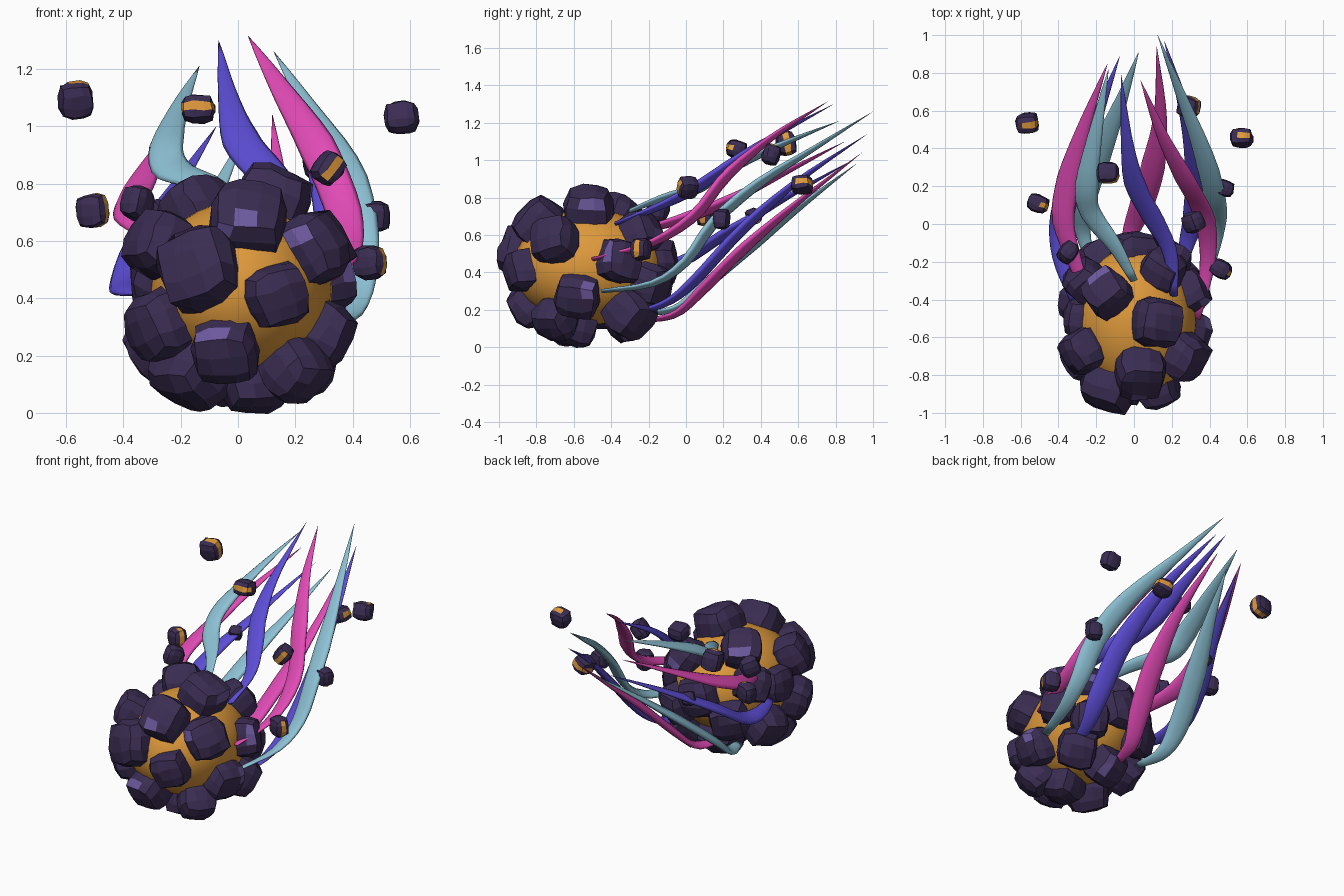
import bpy, bmesh, math, random
from mathutils import Vector, Matrix

random.seed(4)
if "Cube" in bpy.data.objects:
    bpy.data.objects.remove(bpy.data.objects["Cube"])


def material(name, rgb):
    m = bpy.data.materials.new(name)
    m.use_nodes = True
    m.diffuse_color = (*rgb, 1)
    m.node_tree.nodes["Principled BSDF"].inputs["Base Color"].default_value = (*rgb, 1)
    return m


ROCK = material("dark purple rock", (.043, .026, .085))
FACET = material("light purple facet", (.15, .1, .34))
GLOW = material("orange core", (.73, .32, .045))
TEAL = material("pale teal", (.27, .54, .67))
VIOLET = material("violet", (.11, .075, .68))
PINK = material("magenta", (.76, .07, .47))


def finish(bm, name, mats, smooth=False):
    mesh = bpy.data.meshes.new(name)
    bmesh.ops.recalc_face_normals(bm, faces=bm.faces)
    for f in bm.faces:
        f.smooth = smooth
    bm.to_mesh(mesh)
    bm.free()
    for m in mats:
        mesh.materials.append(m)
    ob = bpy.data.objects.new(name, mesh)
    bpy.context.collection.objects.link(ob)
    return ob


def block():
    """Rounded, slightly irregular faceted block of radius about one."""
    bm = bmesh.new()
    bmesh.ops.create_cube(bm, size=2)
    bmesh.ops.subdivide_edges(bm, edges=bm.edges, cuts=2, use_grid_fill=True)
    for v in bm.verts:
        v.co = v.co.lerp(v.co.normalized() * 1.12, .72)
        v.co += Vector([random.uniform(-.07, .07) for _ in range(3)])
    return bm


def place(bm, centre, size, axis, spin):
    turn = axis.to_track_quat('Z', 'Y').to_matrix().to_4x4()
    bm.transform(Matrix.Translation(centre) @ turn @ Matrix.Rotation(spin, 4, 'Z')
                 @ Matrix.Diagonal((*size, 1)))
    bm.normal_update()


# Glowing core
CENTRE = Vector((.01, -.52, .43))
bm = bmesh.new()
bmesh.ops.create_uvsphere(bm, u_segments=32, v_segments=20, radius=1)
bm.transform(Matrix.Translation(CENTRE) @ Matrix.Diagonal((.32, .4, .31, 1)))
finish(bm, "core", [GLOW], True)

# Boulders covering the core: x, y, z, radius, direction of the pale facet
BOULDERS = [
    (-.13, -.86, .5, .135, None), (.03, -.78, .66, .13, (-.3, -1, 0)),
    (.13, -.87, .41, .105, None), (-.04, -.83, .22, .11, (-.3, -1, .3)),
    (.26, -.7, .57, .12, (-.3, -.9, .4)), (.285, -.58, .28, .115, (1, .2, .2)),
    (-.265, -.7, .31, .115, None), (-.16, -.64, .15, .125, None),
    (.06, -.6, .115, .115, None), (.2, -.7, .15, .105, None),
    (-.27, -.67, .59, .11, None), (.12, -.52, .74, .125, (.9, .1, .1)),
    (-.14, -.37, .7, .115, (-.5, .5, .6)), (-.27, -.5, .47, .105, None),
    (.29, -.36, .46, .11, (.9, -.3, .4)), (.15, -.25, .61, .11, (.4, .8, .1)),
    (-.26, -.3, .54, .105, None), (0, -.16, .45, .12, None),
    (.2, -.3, .18, .12, None), (-.03, -.32, .16, .12, (.2, .8, -.4)),
    (-.26, -.42, .24, .12, None), (-.17, -.19, .33, .11, None), (.18, -.2, .34, .11, None)]
for i, (x, y, z, r, pale) in enumerate(BOULDERS):
    p = Vector((x, y, z))
    bm = block()
    place(bm, p, (r, r, r * .95), (p - CENTRE).normalized(), random.uniform(-.35, .35))
    if pale:
        aim = Vector(pale).normalized()
        for f in sorted(bm.faces, key=lambda f: -f.normal.dot(aim))[:2]:
            f.material_index = 1
    finish(bm, f"boulder_{i + 1}", [ROCK, FACET])

# Loose fragments: position, radius, side with the orange band, spin, lower limit of the band
FRAGMENTS = [
    (-.565, .535, 1.09, .06, (1, .1, .1), .2, -.3), (.57, .455, 1.03, .055, (-.1, .3, 1), 1.2, .9),
    (-.14, .27, 1.06, .055, (0, -1, .25), 1.6, .3), (.315, .01, .855, .055, (.35, -1, 0), -.7, .6),
    (.48, .19, .685, .05, (-1, .3, 0), 0, 2), (-.51, .11, .705, .055, (.9, -.35, .1), 0, .3),
    (.46, -.24, .525, .055, (.9, -.45, .1), 0, .6), (-.35, -.15, .73, .055, (.6, .7, -.3), 0, 2),
    (.29, .62, .87, .055, (.25, 1, .1), 1.2, -.3), (-.27, .36, .7, .04, (.8, .5, -.1), .5, .6)]
for i, (x, y, z, r, side, spin, limit) in enumerate(FRAGMENTS):
    bm = block()
    for f in bm.faces:
        c = f.calc_center_median()
        f.material_index = int(c.z > limit and abs(c.x) < .25)
    place(bm, Vector((x, y, z)), (r * .85, r * 1.05, r), Vector(side), spin)
    finish(bm, f"fragment_{i + 1}", [ROCK, GLOW])


def spline(pts, t):
    """Smooth point on a path through pts, t from 0 to 1."""
    ext = [pts[0] * 2 - pts[1]] + pts + [pts[-1] * 2 - pts[-2]]
    s = min(t * (len(pts) - 1), len(pts) - 1.0001)
    i = int(s)
    u = s - i
    a, b, c, d = ext[i:i + 4]
    return (b * 2 + (c - a) * u + (a * 2 - b * 5 + c * 4 - d) * u ** 2
            + (b * 3 - a - c * 3 + d) * u ** 3) / 2


def streamer(name, mat, path, wide=.064, thin=.023, bank=.35, rings=18, sides=10):
    """Flattened, banked ribbon swept from the core to a pointed tip."""
    pts = [Vector(p) for p in path]
    bm = bmesh.new()
    loops = []
    for k in range(rings + 1):
        t = k / rings
        p = spline(pts, t)
        tangent = (spline(pts, min(t + .02, 1)) - spline(pts, max(t - .02, 0))).normalized()
        level = (Vector((1, 0, 0)) - tangent * tangent.x).normalized()
        across = Matrix.Rotation(-bank, 3, tangent) @ level
        up = tangent.cross(across)
        w = min(1, .35 + 1.6 * t) * min(1, (1 - t) / .38) ** .9 + .01
        ring = []
        for j in range(sides):
            a = math.tau * j / sides
            ring.append(bm.verts.new(p + across * math.cos(a) * wide * w + up * math.sin(a) * thin * w))
        loops.append(ring)
    for r0, r1 in zip(loops, loops[1:]):
        for j in range(sides):
            n = (j + 1) % sides
            bm.faces.new((r0[j], r0[n], r1[n], r1[j]))
    bm.faces.new(loops[0])
    bm.faces.new(loops[-1])
    finish(bm, name, [mat], True)


# Streamers trailing behind, root to tip
streamer("upper_right_streamer", TEAL, [
    (0, -.3, .73), (-.1, -.12, .8), (-.23, .06, .85), (-.25, .2, .94), (-.2, .5, 1.08), (-.135, .82, 1.21)])
streamer("upper_middle_streamer", VIOLET, [
    (.21, -.38, .66), (.19, -.15, .75), (.1, .03, .84), (.01, .2, .95), (-.035, .42, 1.1), (-.068, .79, 1.3)])
streamer("upper_left_streamer", PINK, [
    (.33, -.5, .47), (.39, -.2, .55), (.37, .04, .7), (.28, .22, .92), (.15, .47, 1.13), (.035, .76, 1.315)])
streamer("outer_left_streamer", TEAL, [
    (.33, -.45, .3), (.4, -.18, .34), (.43, 0, .46), (.425, .15, .67), (.365, .38, .87), (.25, .68, 1.06),
    (.125, 1, 1.26)])
streamer("outer_right_streamer", PINK, [
    (-.24, -.4, .58), (-.32, -.18, .64), (-.375, .02, .7), (-.35, .22, .78), (-.27, .5, .92), (-.14, .85, 1.1)])
streamer("side_right_streamer", VIOLET, [
    (-.32, -.4, .42), (-.385, -.2, .43), (-.39, -.02, .46), (-.34, .2, .6), (-.22, .5, .78), (-.075, .89, 1)])
streamer("lower_left_streamer", VIOLET, [
    (.24, -.28, .18), (.28, -.1, .24), (.32, .05, .36), (.33, .3, .63), (.27, .6, .89), (.16, .97, 1.14)])
streamer("lower_middle_streamer", PINK, [
    (-.05, -.22, .14), (-.02, -.05, .18), (.04, .1, .32), (.1, .3, .52), (.14, .58, .76), (.12, .94, 1.04)])
streamer("lower_right_streamer", TEAL, [
    (-.22, -.22, .18), (-.27, -.05, .21), (-.27, .1, .33), (-.19, .35, .54), (-.08, .62, .76), (.025, .91, .98)])
